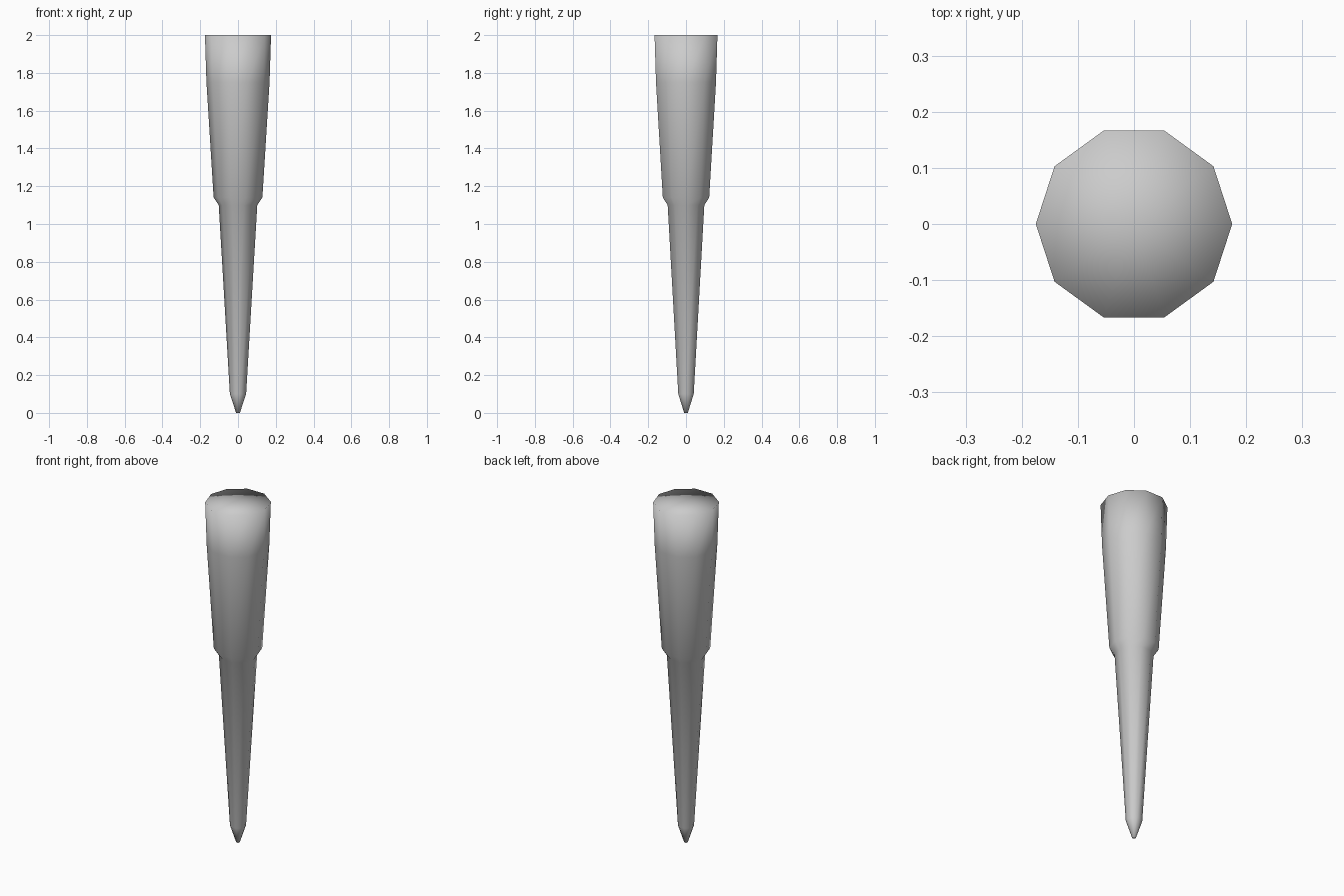
import bpy, bmesh, math

if "Cube" in bpy.data.objects:
    bpy.data.objects.remove(bpy.data.objects["Cube"])

SIDES = 10
# (radius, height) from the tip up to the flat head
PROFILE = [(0.01, 0.0), (0.043, 0.1), (0.102, 1.1), (0.129, 1.14), (0.167, 1.75), (0.175, 2.0)]

bm = bmesh.new()

# Tapered, stepped spike: stacked ten-sided rings
rings = []
for r, z in PROFILE:
    rings.append([bm.verts.new((r * math.cos(math.tau * i / SIDES),
                                r * math.sin(math.tau * i / SIDES), z))
                  for i in range(SIDES)])
for low, high in zip(rings, rings[1:]):
    for i in range(SIDES):
        j = (i + 1) % SIDES
        bm.faces.new((low[i], low[j], high[j], high[i]))

# Head and tip closed with triangle fans
for ring, z in ((rings[-1], 2.0), (rings[0], 0.0)):
    centre = bm.verts.new((0, 0, z))
    for i in range(SIDES):
        bm.faces.new((centre, ring[i], ring[(i + 1) % SIDES]))

bmesh.ops.recalc_face_normals(bm, faces=bm.faces)
for f in bm.faces:
    f.smooth = True

mesh = bpy.data.meshes.new("stepped_spike")
bm.to_mesh(mesh)
bm.free()
bpy.context.collection.objects.link(bpy.data.objects.new("stepped_spike", mesh))
